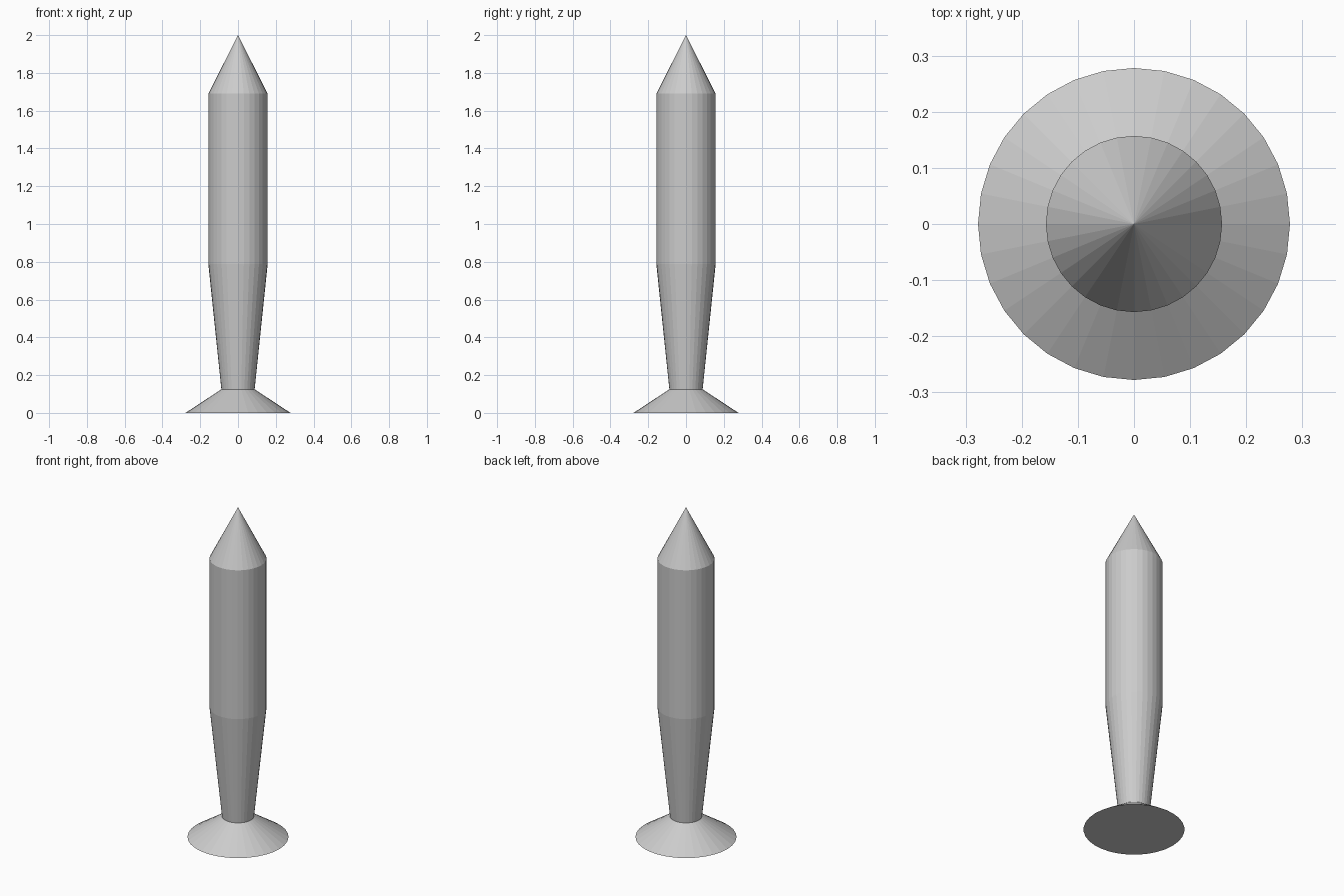
import bpy, bmesh
from math import tau

if "Cube" in bpy.data.objects:
    bpy.data.objects.remove(bpy.data.objects["Cube"])

SIDES = 32


def lathe(name, profile):
    """Spin an (r, z) profile around z into a flat-shaded mesh."""
    bm = bmesh.new()
    verts = [bm.verts.new((r, 0, z)) for r, z in profile]
    edges = [bm.edges.new(pair) for pair in zip(verts, verts[1:])]
    bmesh.ops.spin(bm, geom=verts + edges, cent=(0, 0, 0), axis=(0, 0, 1),
                   angle=tau, steps=SIDES, use_duplicate=False)
    bmesh.ops.remove_doubles(bm, verts=bm.verts, dist=0.0005)
    # close any open ends
    bmesh.ops.holes_fill(bm, edges=[e for e in bm.edges if e.is_boundary], sides=0)
    bmesh.ops.recalc_face_normals(bm, faces=bm.faces)
    mesh = bpy.data.meshes.new(name)
    bm.to_mesh(mesh)
    bm.free()
    obj = bpy.data.objects.new(name, mesh)
    bpy.context.collection.objects.link(obj)
    return obj


# Flared foot
lathe("base", [(0.278, 0), (0.088, 0.125)])

# Tapered lower shaft, straight barrel and pointed tip
lathe("shaft", [(0.088, 0.125), (0.157, 0.787), (0.157, 1.69), (0, 2)])
